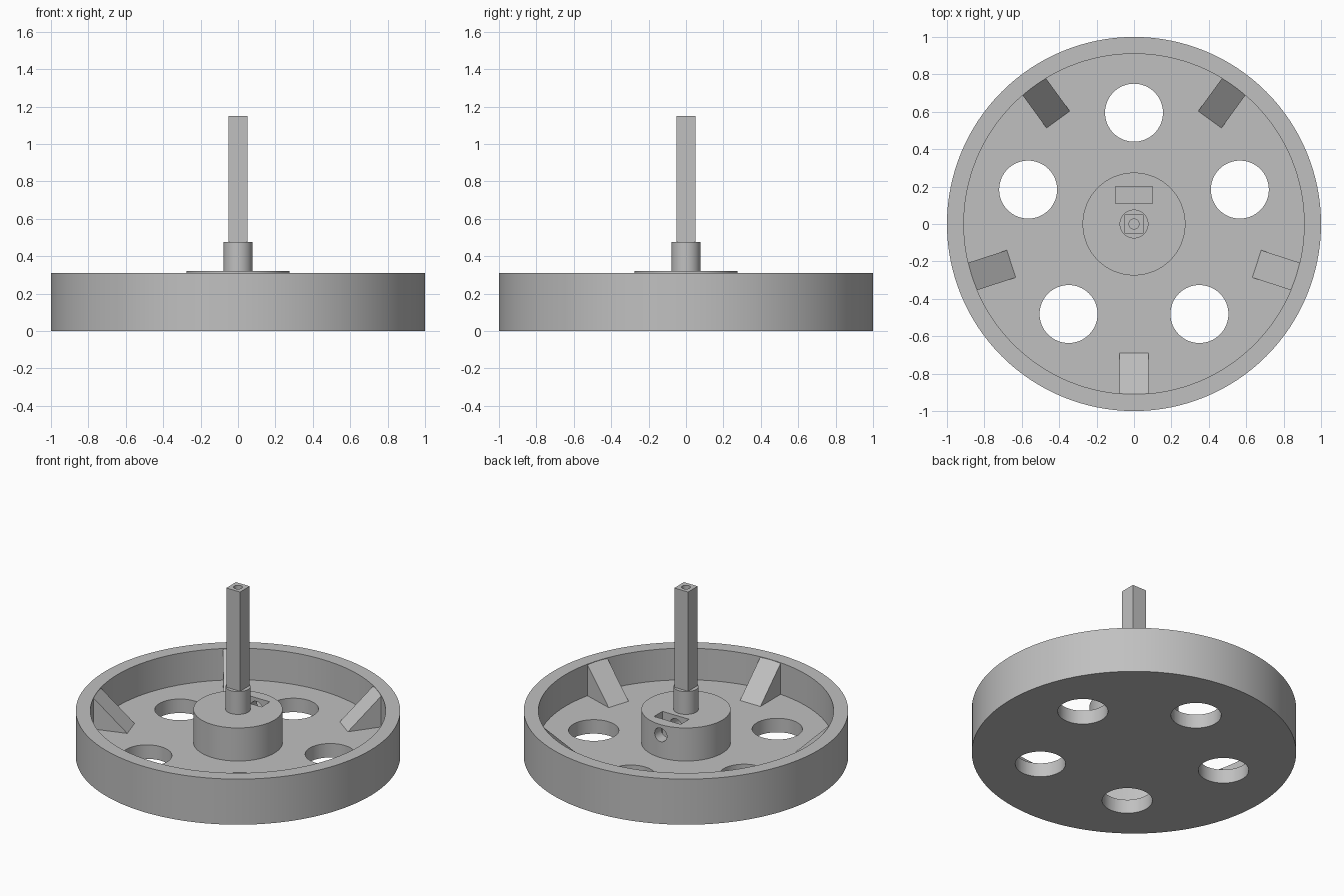
import bpy, bmesh, math
from mathutils import Matrix

default = bpy.data.objects.get("Cube")
if default:
    bpy.data.objects.remove(default, do_unlink=True)

grey = bpy.data.materials.new("plain grey")
grey.use_nodes = True
colour = (0.53, 0.53, 0.53, 1)
grey.diffuse_color = colour
grey.node_tree.nodes["Principled BSDF"].inputs["Base Color"].default_value = colour

FLOOR, RIM_TOP, HUB_TOP, COLLAR_TOP, SHAFT_TOP = 0.095, 0.31, 0.32, 0.475, 1.15
INNER = 0.91


def make(name, bm):
    bmesh.ops.recalc_face_normals(bm, faces=bm.faces)
    mesh = bpy.data.meshes.new(name)
    bm.to_mesh(mesh)
    bm.free()
    mesh.materials.append(grey)
    obj = bpy.data.objects.new(name, mesh)
    bpy.context.collection.objects.link(obj)
    return obj


def lathe(name, profile, steps):
    bm = bmesh.new()
    verts = [bm.verts.new((r, 0, z)) for r, z in profile]
    edges = [bm.edges.new(pair) for pair in zip(verts, verts[1:])]
    bmesh.ops.spin(bm, geom=verts + edges, cent=(0, 0, 0), axis=(0, 0, 1),
                   angle=math.tau, steps=steps)
    bmesh.ops.remove_doubles(bm, verts=bm.verts, dist=1e-4)
    return make(name, bm)


def cylinder(name, radius, z0, z1, x=0, y=0, steps=64):
    bm = bmesh.new()
    bmesh.ops.create_cone(bm, cap_ends=True, segments=steps, radius1=radius,
                          radius2=radius, depth=z1 - z0,
                          matrix=Matrix.Translation((x, y, (z0 + z1) / 2)))
    return make(name, bm)


def box(name, low, high):
    bm = bmesh.new()
    mid = [(a + b) / 2 for a, b in zip(low, high)]
    size = [b - a for a, b in zip(low, high)]
    bmesh.ops.create_cube(bm, size=1, matrix=Matrix.Translation(mid) @ Matrix.Diagonal((*size, 1)))
    return make(name, bm)


def cut(obj, cutters):
    for cutter in cutters:
        mod = obj.modifiers.new("cut", 'BOOLEAN')
        mod.operation = 'DIFFERENCE'
        mod.solver = 'EXACT'
        mod.object = cutter
    bpy.context.view_layer.update()
    graph = bpy.context.evaluated_depsgraph_get()
    mesh = bpy.data.meshes.new_from_object(obj.evaluated_get(graph))
    obj.modifiers.clear()
    obj.data = mesh


# Dish-shaped wheel with five round openings
wheel = lathe("wheel_dish", [(0, 0), (1, 0), (1, RIM_TOP), (INNER, RIM_TOP),
                             (INNER, FLOOR), (0, FLOOR)], 128)
openings = []
for i in range(5):
    a = math.radians(90 + 72 * i)
    openings.append(cylinder("opening_cutter", 0.155, -0.1, 0.2,
                             0.595 * math.cos(a), 0.595 * math.sin(a)))
cut(wheel, openings)

# Hub, collar and square shaft
hub = cylinder("hub", 0.275, FLOOR - 0.01, HUB_TOP, steps=96)
collar = cylinder("collar", 0.077, HUB_TOP - 0.02, COLLAR_TOP)
shaft = box("square_shaft", (-0.052, -0.052, COLLAR_TOP - 0.02), (0.052, 0.052, SHAFT_TOP))

# Central bore, nut slot and radial screw hole
bore = cylinder("bore_cutter", 0.027, 0.12, 1.3, steps=32)
slot = box("slot_cutter", (-0.1, 0.11, 0.14), (0.1, 0.2, 0.5))
screw = cylinder("screw_cutter", 0.046, 0, 0.4, steps=32)
screw.data.transform(Matrix.Translation((0, 0, 0.25)) @ Matrix.Rotation(-math.pi / 2, 4, 'X'))
cut(hub, [bore, slot, screw])
cut(collar, [bore])
cut(shaft, [bore])
for cutter in openings + [bore, slot, screw]:
    bpy.data.objects.remove(cutter, do_unlink=True)

# Sloped braces between floor and rim wall
for i in range(5):
    bm = bmesh.new()
    side = [(0.69, FLOOR), (INNER, FLOOR), (INNER, RIM_TOP - 0.002)]
    face = bm.faces.new([bm.verts.new((r, -0.077, z)) for r, z in side])
    out = bmesh.ops.extrude_face_region(bm, geom=[face])
    moved = [v for v in out["geom"] if isinstance(v, bmesh.types.BMVert)]
    bmesh.ops.translate(bm, verts=moved, vec=(0, 0.154, 0))
    bm.transform(Matrix.Rotation(math.radians(54 + 72 * i), 4, 'Z'))
    make(f"brace_{i + 1}", bm)

# Smooth round walls, keep crisp edges
bpy.ops.object.select_all(action='DESELECT')
for obj in (wheel, hub, collar, shaft):
    obj.select_set(True)
    bpy.context.view_layer.objects.active = obj
bpy.ops.object.shade_smooth_by_angle(angle=math.radians(30))
